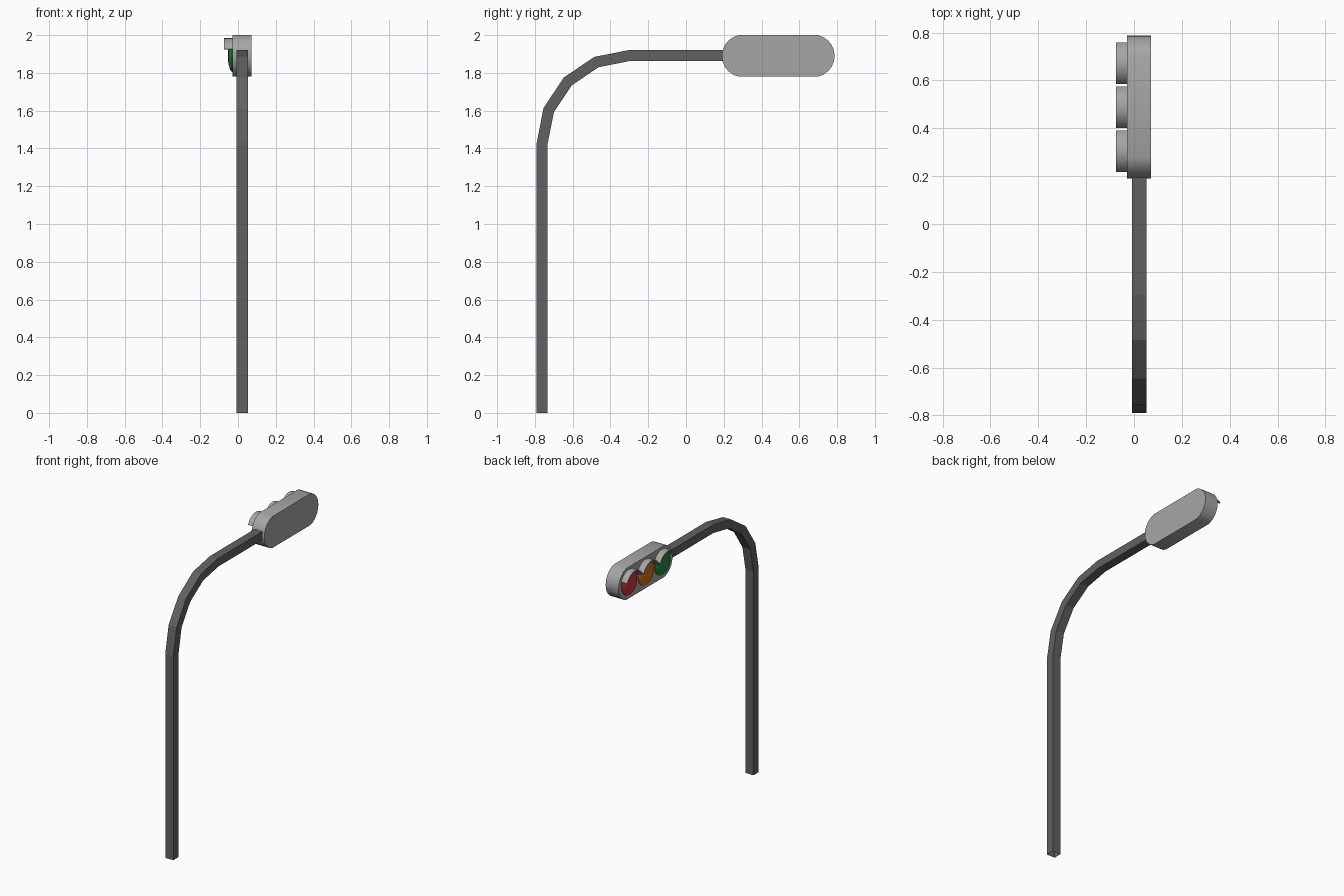
import bpy, bmesh, math
from mathutils import Vector

if "Cube" in bpy.data.objects:
    bpy.data.objects.remove(bpy.data.objects["Cube"])


def material(name, rgb):
    m = bpy.data.materials.new(name)
    m.diffuse_color = (*rgb, 1)
    m.use_nodes = True
    m.node_tree.nodes["Principled BSDF"].inputs["Base Color"].default_value = m.diffuse_color
    return m


POLE = material("dark grey", (0.12, 0.12, 0.12))
HEAD = material("light grey", (0.38, 0.38, 0.38))
RED = material("red", (0.60, 0.04, 0.03))
ORANGE = material("orange", (0.65, 0.17, 0.005))
GREEN = material("green", (0.015, 0.25, 0.04))


def finish(name, bm, mat, smooth=None):
    bmesh.ops.recalc_face_normals(bm, faces=bm.faces)
    me = bpy.data.meshes.new(name)
    bm.to_mesh(me)
    bm.free()
    ob = bpy.data.objects.new(name, me)
    bpy.context.collection.objects.link(ob)
    me.materials.append(mat)
    if smooth:
        bpy.ops.object.select_all(action='DESELECT')
        ob.select_set(True)
        bpy.context.view_layer.objects.active = ob
        bpy.ops.object.shade_smooth_by_angle(angle=math.radians(smooth))
    return ob


def prism(name, profile, x0, x1, mat, smooth=None):
    """Extrude a closed (y, z) outline along x."""
    bm = bmesh.new()
    face = bm.faces.new([bm.verts.new((x0, y, z)) for y, z in profile])
    new = bmesh.ops.extrude_face_region(bm, geom=[face])["geom"]
    bmesh.ops.translate(bm, vec=(x1 - x0, 0, 0),
                        verts=[v for v in new if isinstance(v, bmesh.types.BMVert)])
    return finish(name, bm, mat, smooth)


def arc(cy, cz, r, a0, a1, n):
    return [(cy + r * math.cos(math.radians(a0 + (a1 - a0) * i / n)),
             cz + r * math.sin(math.radians(a0 + (a1 - a0) * i / n)))
            for i in range(n + 1)]


# Pole: square tube swept along a bent path, mitred at each bend
path = [(-0.762, 0)] + arc(-0.294, 1.425, 0.468, 180, 90, 4) + [(0.22, 1.893)]
pts = [Vector(p) for p in path]
half = 0.031
bm = bmesh.new()
rings = []
for i, p in enumerate(pts):
    d0 = (p - pts[i - 1]).normalized() if i else (pts[1] - p).normalized()
    d1 = (pts[i + 1] - p).normalized() if i < len(pts) - 1 else d0
    t = (d0 + d1).normalized()
    off = Vector((-t.y, t.x)) * 0.029 / t.dot(d0)
    rings.append([bm.verts.new((0.022 + sx * half, *(p + off * sn)))
                  for sx, sn in ((-1, -1), (1, -1), (1, 1), (-1, 1))])
for a, b in zip(rings, rings[1:]):
    for k in range(4):
        bm.faces.new((a[k], a[(k + 1) % 4], b[(k + 1) % 4], b[k]))
finish("pole", bm, POLE)

# Signal housing: long plate with shallow arc ends
CZ, H, SAG = 1.89, 0.11, 0.088
R = (H * H + SAG * SAG) / (2 * SAG)
A = math.degrees(math.asin(H / R))
outline = (arc(0.787 - R, CZ, R, -A, A, 10) +
           arc(0.190 + R, CZ, R, 180 - A, 180 + A, 10))
prism("signal_housing", outline, -0.029, 0.071, HEAD, 30)

# Lenses and hoods
for label, y, mat in (("green", 0.305, GREEN), ("orange", 0.488, ORANGE), ("red", 0.671, RED)):
    # domed lens facing -x
    bm = bmesh.new()
    n = 24
    prev = None
    for r, x in ((0.085, -0.027), (0.085, -0.033), (0.072, -0.042), (0.045, -0.050), (0.02, -0.053)):
        ring = [bm.verts.new((x, y + r * math.cos(2 * math.pi * k / n),
                              CZ + r * math.sin(2 * math.pi * k / n))) for k in range(n)]
        if prev:
            for k in range(n):
                bm.faces.new((prev[k], prev[(k + 1) % n], ring[(k + 1) % n], ring[k]))
        prev = ring
    bm.faces.new(prev)
    finish(label + "_lens", bm, mat, 40)
    # curved hood over the upper part of the lens
    hood = arc(y, CZ, 0.094, 22.5, 157.5, 12) + arc(y, CZ, 0.086, 157.5, 22.5, 12)
    prism(label + "_hood", hood, -0.028, -0.075, HEAD, 30)
